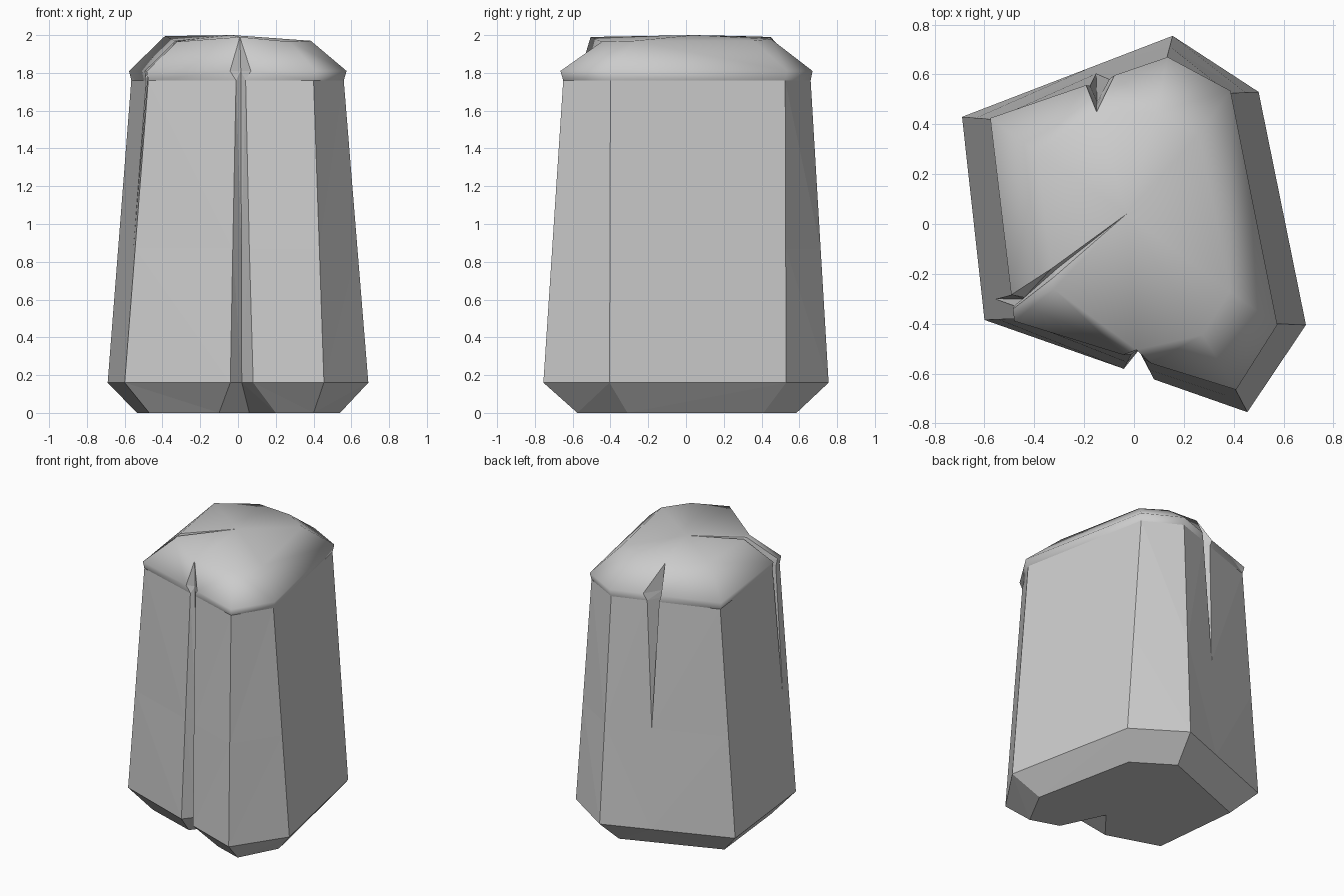
import bpy, bmesh
from mathutils import Vector

if "Cube" in bpy.data.objects:
    bpy.data.objects.remove(bpy.data.objects["Cube"])

# Corner outlines, clockwise from the right-hand corner
foot = [(0.54, -0.31), (0.40, -0.575), (-0.47, -0.29), (-0.535, 0.33), (0.12, 0.585), (0.39, 0.41)]
low = [(0.69, -0.405), (0.455, -0.755), (-0.60, -0.385), (-0.69, 0.43), (0.155, 0.755), (0.50, 0.53)]
high = [(0.56, -0.40), (0.40, -0.65), (-0.475, -0.38), (-0.565, 0.42), (0.13, 0.66), (0.38, 0.525)]
brim = [(0.575, -0.405), (0.41, -0.665), (-0.48, -0.39), (-0.577, 0.425), (0.135, 0.67), (0.387, 0.535)]
crown = [(x * 0.67, y * 0.67) for x, y in brim]
mid = [tuple(Vector(a).lerp(Vector(b), 0.444)) for a, b in zip(low, high)]

# Levels: outline, heights, then each crack as (start, end, deepest point)
# Cracks sit on the front, left and back edges of the outline
CLOSED_L, CLOSED_B = (0.1, 0.1, None), (0.62, 0.62, None)
levels = [
    (foot, [0] * 6, (0.23, 0.575, (0.06, -0.21, 0)), CLOSED_L, CLOSED_B),
    (low, [0.16] * 6, (0.355, 0.47, (0.02, -0.505, 0.16)), CLOSED_L, CLOSED_B),
    (mid, [0.87] * 6, (0.38, 0.47, (0.018, -0.505, 0.87)), CLOSED_L, CLOSED_B),
    (high, [1.76] * 6, (0.411, 0.469, (0.015, -0.505, 1.76)),
     (0.065, 0.12, (-0.445, -0.30, 1.76)), (0.56, 0.67, (-0.148, 0.49, 1.76))),
    (brim, [1.81] * 6, (0.384, 0.508, (0.015, -0.505, 1.81)),
     (0.06, 0.13, (-0.44, -0.295, 1.81)), (0.54, 0.70, (-0.15, 0.475, 1.81))),
    (crown, [1.97, 1.965, 1.965, 1.995, 1.98, 1.97], (0, 0, (0.01, -0.505, 1.99)),
     (0.08, 0.15, (-0.31, -0.18, 1.92)), (0, 0, (-0.15, 0.45, 1.99))),
]


def ring_points(outline, heights, front, left, back):
    """Outline points with three extra points for each crack."""
    pts = [Vector((x, y, z)) for (x, y), z in zip(outline, heights)]
    cracks = {1: front, 2: left, 4 - 1: back}
    out = []
    for i, p in enumerate(pts):
        out.append(p)
        if i in cracks:
            a, b, deep = cracks[i]
            q = pts[(i + 1) % 6]
            if deep and a == b:                 # crack closes at its deep point
                out += [Vector(deep)] * 3
            else:
                s, e = p.lerp(q, a), p.lerp(q, b)
                out += [s, Vector(deep) if deep else s, e]
    return out


bm = bmesh.new()
rings = [[bm.verts.new(p) for p in ring_points(*lv)] for lv in levels]
n = len(rings[0])
crack_faces = {2, 3, 6, 7, 10, 11}   # strips that lie inside a crack

# Sides and rounded shoulder
for k in range(len(rings) - 1):
    for i in range(n):
        j = (i + 1) % n
        f = bm.faces.new((rings[k][i], rings[k][j], rings[k + 1][j], rings[k + 1][i]))
        f.smooth = k >= 3 and i not in crack_faces

# Top fan and flat underside
peak = bm.verts.new((-0.03, 0.04, 2.0))
for i in range(n):
    f = bm.faces.new((rings[-1][i], rings[-1][(i + 1) % n], peak))
    f.smooth = i not in crack_faces
bm.faces.new(rings[0])

bmesh.ops.remove_doubles(bm, verts=bm.verts, dist=0.0005)
# Split bent quads so the faces stay planar
bmesh.ops.triangulate(bm, faces=[f for f in bm.faces if len(f.verts) == 4])
bmesh.ops.recalc_face_normals(bm, faces=bm.faces)

mesh = bpy.data.meshes.new("stone_pillar")
bm.to_mesh(mesh)
bm.free()
pillar = bpy.data.objects.new("stone_pillar", mesh)
bpy.context.collection.objects.link(pillar)

grey = bpy.data.materials.new("grey stone")
grey.diffuse_color = (0.6, 0.6, 0.6, 1)
grey.use_nodes = True
grey.node_tree.nodes["Principled BSDF"].inputs["Base Color"].default_value = grey.diffuse_color
mesh.materials.append(grey)
